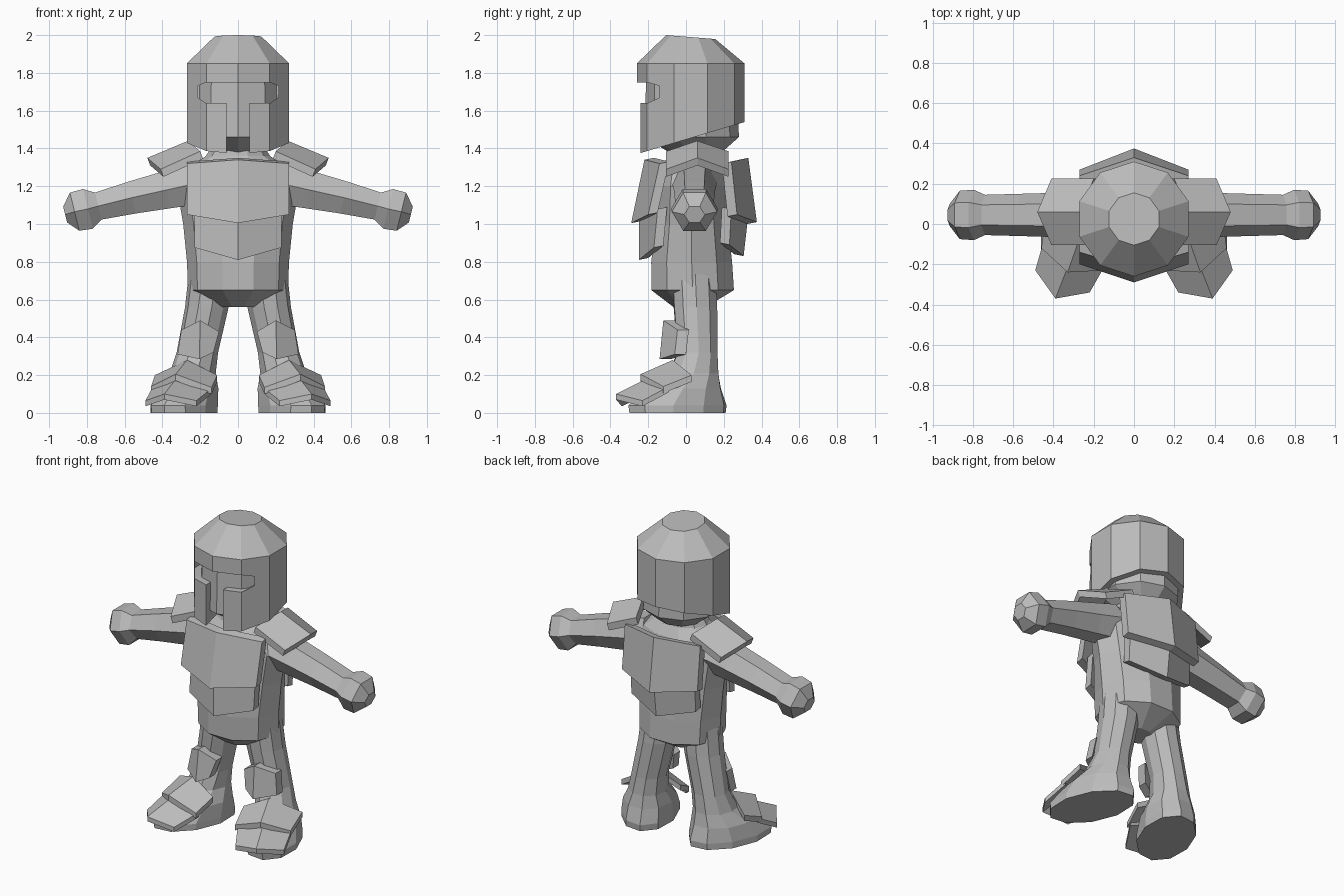
import bpy, bmesh, math
from mathutils import Vector

if "Cube" in bpy.data.objects:
    bpy.data.objects.remove(bpy.data.objects["Cube"])

grey = bpy.data.materials.new("plain grey")
grey.diffuse_color = (0.5, 0.5, 0.5, 1)
grey.use_nodes = True
grey.node_tree.nodes["Principled BSDF"].inputs["Base Color"].default_value = grey.diffuse_color


def finish(name, bm, mirror=False):
    bmesh.ops.recalc_face_normals(bm, faces=bm.faces)
    me = bpy.data.meshes.new(name)
    bm.to_mesh(me)
    bm.free()
    me.materials.append(grey)
    ob = bpy.data.objects.new(name, me)
    bpy.context.collection.objects.link(ob)
    if mirror:
        m = ob.modifiers.new("mirror", 'MIRROR')
        m.use_mirror_merge = False
    return ob


def loft(name, rings, n, phase=0.0, mirror=False):
    """Skin rings given as (centre, u axis, v axis), with capped ends."""
    bm = bmesh.new()
    rows = []
    for c, u, v in rings:
        angles = [phase + 2 * math.pi * i / n for i in range(n)]
        rows.append([bm.verts.new(Vector(c) + Vector(u) * math.cos(a) + Vector(v) * math.sin(a))
                     for a in angles])
    for a, b in zip(rows, rows[1:]):
        for i in range(n):
            j = (i + 1) % n
            bm.faces.new((a[i], a[j], b[j], b[i]))
    bm.faces.new(rows[0])
    bm.faces.new(rows[-1])
    return finish(name, bm, mirror)


def plate(name, top, bottom, thick, mirror=False):
    """Ridged armour plate: two rows of three outer points, thickened by a vector."""
    bm = bmesh.new()
    t = Vector(thick)
    outer = [bm.verts.new(p) for p in top + bottom]
    inner = [bm.verts.new(Vector(p) + t) for p in top + bottom]
    for i in (0, 1):
        for s in (outer, inner):
            bm.faces.new((s[i], s[i + 1], s[i + 4], s[i + 3]))
    rim = [0, 1, 2, 5, 4, 3]
    for a, b in zip(rim, rim[1:] + rim[:1]):
        bm.faces.new((outer[a], outer[b], inner[b], inner[a]))
    return finish(name, bm, mirror)


def flat(z, cy, rx, ry, cx=0.0):
    return ((cx, cy, z), (rx, 0, 0), (0, ry, 0))


# Torso
loft("torso", [flat(0.56, 0.02, 0.10, 0.09), flat(0.65, 0.035, 0.265, 0.23),
               flat(0.80, 0.03, 0.27, 0.225), flat(1.0, 0.03, 0.29, 0.20),
               flat(1.2, 0.03, 0.325, 0.19), flat(1.30, 0.03, 0.26, 0.17),
               flat(1.36, 0.03, 0.17, 0.13), flat(1.42, 0.03, 0.13, 0.12)], 10)

# Head inside the helmet
loft("head", [flat(1.38, 0.05, 0.14, 0.14), flat(1.46, 0.03, 0.245, 0.25),
              flat(1.8, 0.03, 0.24, 0.24)], 10, math.pi / 2)

# Helmet: ten-sided dome with a sloping lower rim
helmet = loft("helmet", [flat(1.4, 0.025, 0.285, 0.285), flat(1.85, 0.025, 0.285, 0.285),
                         flat(2.0, 0.025, 0.13, 0.13)], 10, math.pi / 2)
for v in helmet.data.vertices:
    if v.co.z < 1.5:
        v.co.z = 1.37 + (v.co.y + 0.26) * 0.298
    elif v.co.z > 1.9:
        v.co.z = 2.0 - 0.08 * (v.co.y + 0.105)

# T-shaped visor opening
half = [(0.06, 1.2), (0.06, 1.64), (0.17, 1.64), (0.215, 1.67), (0.215, 1.73), (0.17, 1.75)]
outline = half + [(-x, z) for x, z in reversed(half)]
bm = bmesh.new()
face = bm.faces.new([bm.verts.new((x, -0.5, z)) for x, z in outline])
ext = bmesh.ops.extrude_face_region(bm, geom=[face])
bmesh.ops.translate(bm, vec=(0, 0.42, 0),
                    verts=[g for g in ext['geom'] if isinstance(g, bmesh.types.BMVert)])
cutter = finish("visor_cutter", bm)
cutter.hide_render = True
mod = helmet.modifiers.new("visor", 'BOOLEAN')
mod.operation = 'DIFFERENCE'
mod.solver = 'EXACT'
mod.object = cutter
deps = bpy.context.evaluated_depsgraph_get()
cut_mesh = bpy.data.meshes.new_from_object(helmet.evaluated_get(deps))
helmet.modifiers.clear()
helmet.data = cut_mesh
bpy.data.objects.remove(cutter)


# Arms and fists
def arm_ring(x, z, ry, rz):
    return ((x, 0.045, z), (0, ry, 0), (0.24 * rz, 0, 0.97 * rz))


loft("arms", [arm_ring(0.20, 1.22, 0.12, 0.13), arm_ring(0.38, 1.18, 0.11, 0.115),
              arm_ring(0.56, 1.14, 0.105, 0.10), arm_ring(0.74, 1.095, 0.10, 0.085),
              arm_ring(0.795, 1.08, 0.125, 0.125), arm_ring(0.865, 1.065, 0.12, 0.12),
              arm_ring(0.915, 1.05, 0.055, 0.05)], 6, 0, True)

# Legs and splayed feet
turn = math.radians(22)
d = Vector((math.sin(turn), -math.cos(turn), 0))
p = Vector((math.cos(turn), math.sin(turn), 0))
legs = [(0.14, 0.04, 0.75, 0.12, 0.12), (0.165, 0.05, 0.56, 0.115, 0.12),
        (0.215, 0.06, 0.32, 0.11, 0.11), (0.24, 0.04, 0.21, 0.12, 0.14),
        (0.265, -0.01, 0.13, 0.155, 0.21), (0.285, -0.045, 0.04, 0.165, 0.28),
        (0.285, -0.045, 0.0, 0.165, 0.275)]
loft("legs", [((x, y, z), p * side, d * fwd) for x, y, z, side, fwd in legs],
     10, math.pi / 2, True)


# Chest and back plates
def across(w, y_side, z_side, y_mid, z_mid):
    return [(-w, y_side, z_side), (0, y_mid, z_mid), (w, y_side, z_side)]


plate("upper_chest_plate", across(0.27, -0.14, 1.32, -0.22, 1.34),
      across(0.27, -0.20, 1.05, -0.29, 1.005), (0, 0.05, 0.01))
plate("lower_chest_plate", across(0.23, -0.15, 1.08, -0.25, 1.05),
      across(0.23, -0.17, 0.875, -0.25, 0.81), (0, 0.05, 0.01))
plate("upper_back_plate", across(0.27, 0.24, 1.33, 0.33, 1.35),
      across(0.27, 0.27, 1.05, 0.375, 1.01), (0, -0.05, -0.01))
plate("lower_back_plate", across(0.23, 0.24, 1.08, 0.33, 1.05),
      across(0.23, 0.23, 0.89, 0.305, 0.83), (0, -0.05, 0.01))

# Shoulder plates
plate("shoulder_plates",
      [(0.20, -0.105, 1.385), (0.265, 0.06, 1.44), (0.20, 0.225, 1.385)],
      [(0.41, -0.105, 1.29), (0.48, 0.06, 1.35), (0.41, 0.225, 1.29)],
      (-0.015, 0, -0.04), True)

# Shin plates
plate("shin_plates",
      [(0.10, -0.08, 0.43), (0.20, -0.12, 0.49), (0.30, -0.045, 0.44)],
      [(0.13, -0.11, 0.32), (0.205, -0.14, 0.285), (0.32, -0.06, 0.31)],
      (0, 0.06, 0), True)

# Foot plates
plate("upper_foot_plates",
      [(0.11, -0.10, 0.20), (0.27, -0.07, 0.28), (0.44, 0.03, 0.20)],
      [(0.14, -0.23, 0.135), (0.33, -0.24, 0.205), (0.46, -0.12, 0.14)],
      (0, 0, -0.035), True)
plate("lower_foot_plates",
      [(0.14, -0.20, 0.13), (0.32, -0.19, 0.19), (0.45, -0.09, 0.14)],
      [(0.22, -0.34, 0.065), (0.39, -0.37, 0.10), (0.49, -0.23, 0.065)],
      (0, 0, -0.03), True)
